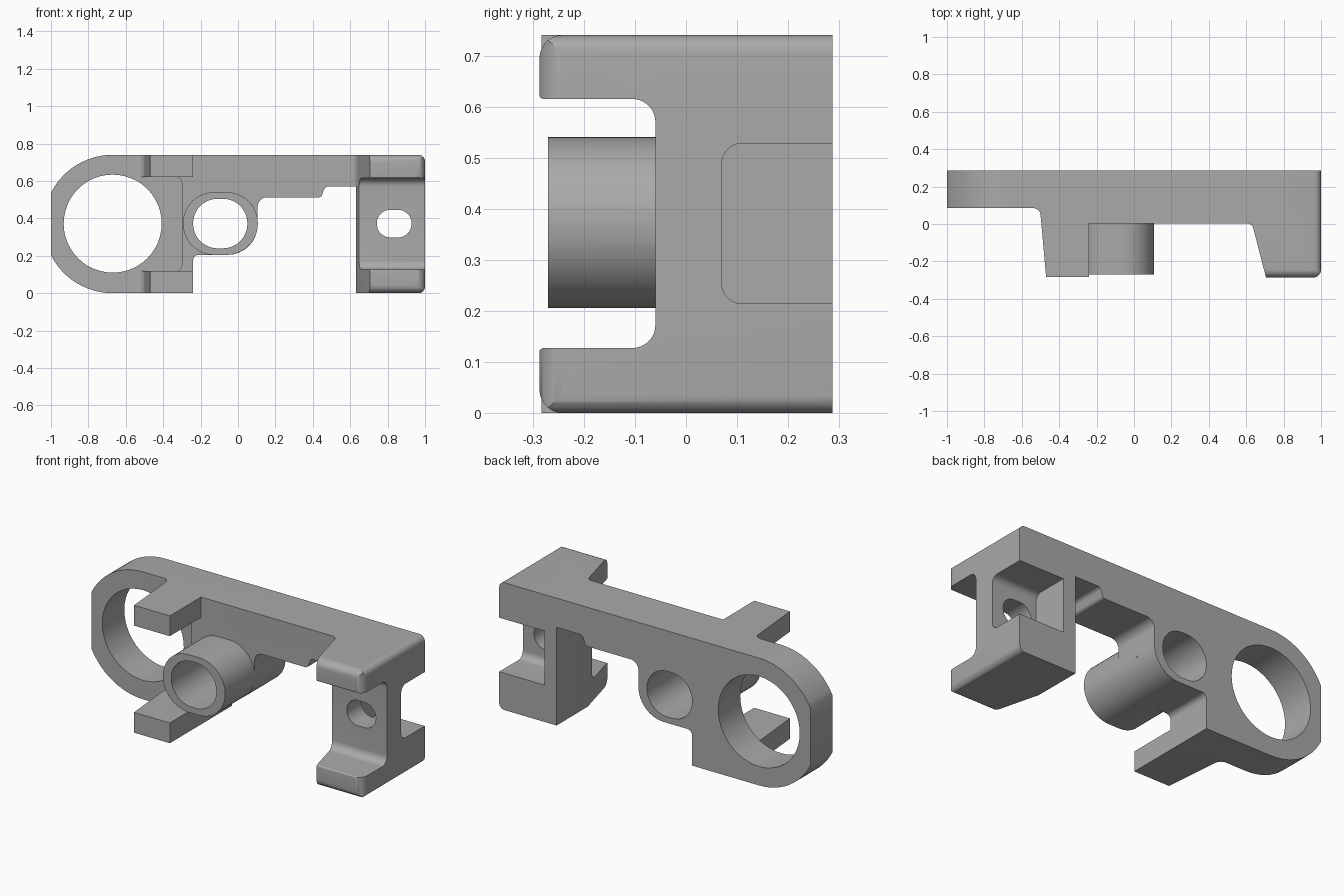
import bpy, bmesh, math
from mathutils import Vector

if "Cube" in bpy.data.objects:
    bpy.data.objects.remove(bpy.data.objects["Cube"])

grey = bpy.data.materials.new("plain grey")
grey.diffuse_color = (0.4, 0.4, 0.4, 1)
grey.use_nodes = True
grey.node_tree.nodes["Principled BSDF"].inputs["Base Color"].default_value = grey.diffuse_color


def rounded(points, seg=8):
    """Polygon outline; a third value on a corner is its fillet radius."""
    out = []
    n = len(points)
    for i, c in enumerate(points):
        p = Vector(c[:2])
        if len(c) < 3:
            out.append(p)
            continue
        u = (Vector(points[i - 1][:2]) - p).normalized()
        v = (Vector(points[(i + 1) % n][:2]) - p).normalized()
        half = u.angle(v) / 2
        r = c[2]
        centre = p + (u + v).normalized() * (r / math.sin(half))
        a = p + u * (r / math.tan(half)) - centre
        b = p + v * (r / math.tan(half)) - centre
        a0 = math.atan2(a.y, a.x)
        sweep = math.atan2(a.x * b.y - a.y * b.x, a.dot(b))
        for k in range(seg + 1):
            t = a0 + sweep * k / seg
            out.append(centre + r * Vector((math.cos(t), math.sin(t))))
    return out


def prism(name, plane, points, lo, hi, seg=8):
    """Extrude an outline drawn in the xy, xz or yz plane."""
    place = {"xy": lambda a, b, h: (a, b, h),
             "xz": lambda a, b, h: (a, h, b),
             "yz": lambda a, b, h: (h, a, b)}[plane]
    outline = rounded(points, seg)
    bm = bmesh.new()
    rings = [[bm.verts.new(place(p[0], p[1], h)) for p in outline] for h in (lo, hi)]
    bm.faces.new(rings[0])
    bm.faces.new(rings[1])
    n = len(outline)
    for i in range(n):
        j = (i + 1) % n
        bm.faces.new((rings[0][i], rings[0][j], rings[1][j], rings[1][i]))
    bmesh.ops.recalc_face_normals(bm, faces=bm.faces)
    mesh = bpy.data.meshes.new(name)
    bm.to_mesh(mesh)
    bm.free()
    mesh.materials.append(grey)
    obj = bpy.data.objects.new(name, mesh)
    bpy.context.collection.objects.link(obj)
    return obj


def combine(obj, other, operation):
    mod = obj.modifiers.new("combine", 'BOOLEAN')
    mod.operation = operation
    mod.solver = 'EXACT'
    mod.object = other
    bpy.context.view_layer.objects.active = obj
    bpy.ops.object.modifier_apply(modifier=mod.name)
    bpy.data.objects.remove(other, do_unlink=True)


def box(x0, x1, z0, z1, r):
    return [(x0, z0, r), (x1, z0, r), (x1, z1, r), (x0, z1, r)]


def arc(cx, cz, r, start, end, n):
    return [(cx + r * math.cos(math.radians(start + (end - start) * i / n)),
             cz + r * math.sin(math.radians(start + (end - start) * i / n)))
            for i in range(n + 1)]


# Arm: side outline with a clipped round end and a stepped underside
outline = arc(-0.67, 0.37, 0.37, 90, 153.1, 12) + arc(-0.67, 0.37, 0.37, 206.9, 270, 12)
outline += [(-0.24, 0), (-0.24, 0.205, 0.03), (0.105, 0.205, 0.16), (0.105, 0.512, 0.05),
            (0.445, 0.512, 0.02), (0.465, 0.57, 0.025), (0.75, 0.57), (0.75, 0.74)]
arm = prism("bracket_body", "xz", outline, -0.287, 0.287)

# Plan outline thins the arm and leaves the prongs standing forward
plan = [(-1.1, 0.4), (-1.1, 0.085), (-0.503, 0.085, 0.04), (-0.47, -0.283), (-0.24, -0.283),
        (-0.24, 0.003), (0.63, 0.003, 0.035), (0.645, -0.05), (0.8, -0.05), (0.8, 0.4)]
combine(arm, prism("arm_plan", "xy", plan, -0.1, 0.9), 'INTERSECT')

# Gap between the left prongs
combine(arm, prism("prong_gap", "xz", box(-0.7, -0.3, 0.118, 0.622, 0.035), -0.4, 0.085), 'DIFFERENCE')
combine(arm, prism("prong_gap_step", "xz",
                   [(-0.4, 0.118), (-0.15, 0.118), (-0.15, 0.622), (-0.4, 0.622)],
                   -0.4, 0.003), 'DIFFERENCE')

# Channelled end block: H section shaped from three directions
h_section = [(0.287, 0), (-0.287, 0, 0.045), (-0.287, 0.127, 0.008), (-0.06, 0.127, 0.045),
             (-0.06, 0.615, 0.045), (-0.287, 0.615, 0.008), (-0.287, 0.74, 0.045), (0.287, 0.74)]
block = prism("end_block", "yz", h_section, 0.5, 1.0)
block_plan = [(0.63, 0.4), (0.632, 0.0), (0.706, -0.287), (1.0, -0.287, 0.045), (1.0, 0.4)]
combine(block, prism("block_plan", "xy", block_plan, -0.1, 0.9), 'INTERSECT')
block_front = [(0.6, 0), (1.0, 0, 0.035), (1.0, 0.74, 0.035), (0.6, 0.74)]
combine(block, prism("block_front", "xz", block_front, -0.4, 0.4), 'INTERSECT')
combine(arm, block, 'UNION')

# Forward tube
combine(arm, prism("tube", "xz", box(-0.294, 0.106, 0.205, 0.54, 0.166), -0.27, 0.15, 14), 'UNION')

# Bores: large ring, tube, slotted hole in the block web
combine(arm, prism("ring_bore", "xz", arc(-0.67, 0.372, 0.262, 0, 352.5, 47), -0.4, 0.4), 'DIFFERENCE')
combine(arm, prism("tube_bore", "xz", box(-0.24, 0.05, 0.24, 0.505, 0.131), -0.4, 0.4, 12), 'DIFFERENCE')
combine(arm, prism("web_hole", "xz", box(0.742, 0.928, 0.298, 0.446, 0.073), -0.4, 0.2, 10), 'DIFFERENCE')

# Pocket in the block, open at the end and at the back
pocket = [(0.07, 0.214, 0.04), (0.4, 0.214), (0.4, 0.528), (0.07, 0.528, 0.04)]
combine(arm, prism("block_pocket", "yz", pocket, 0.71, 1.1), 'DIFFERENCE')

bpy.ops.object.select_all(action='DESELECT')
arm.select_set(True)
bpy.context.view_layer.objects.active = arm
bpy.ops.object.shade_smooth_by_angle(angle=math.radians(30))
